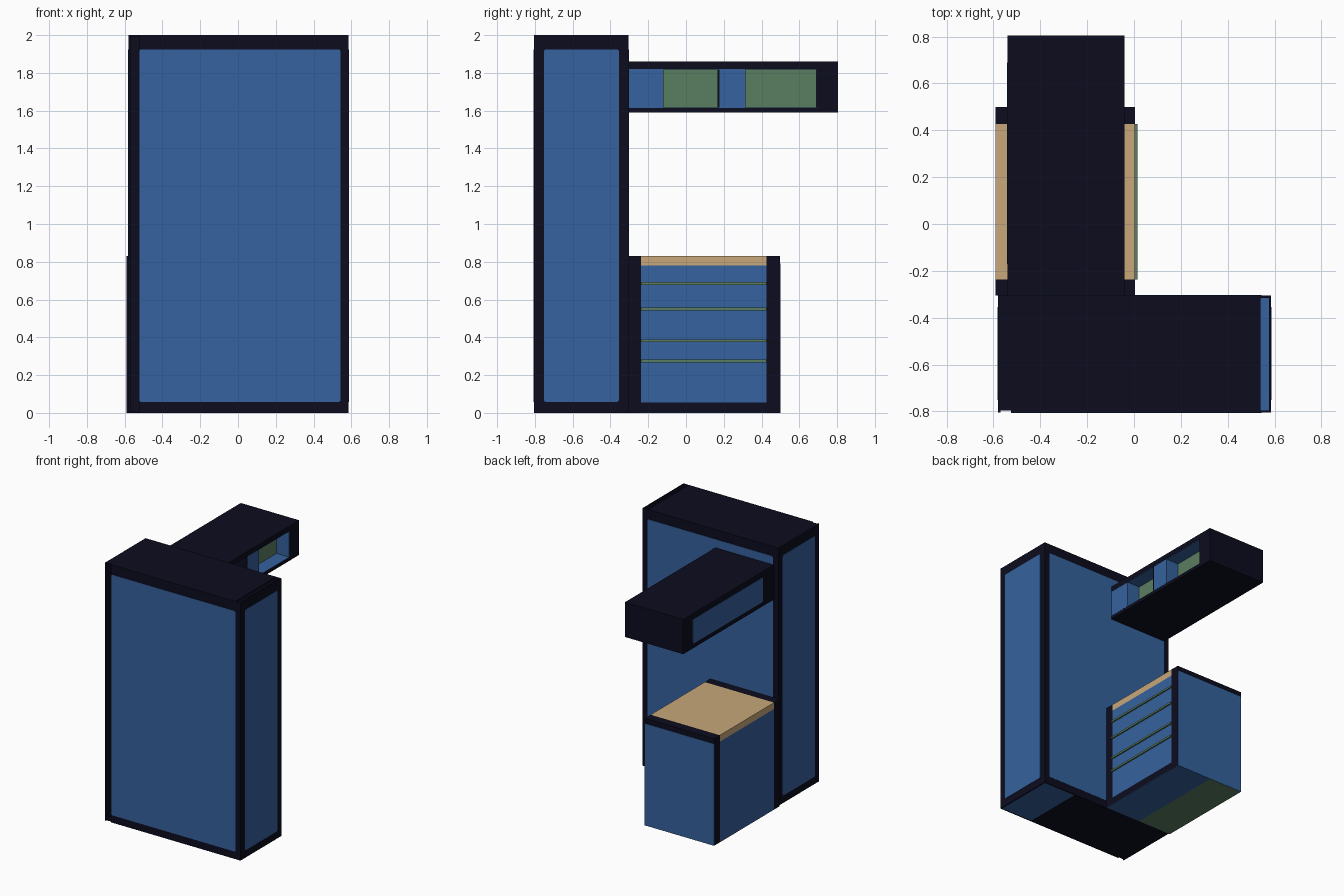
import bpy, bmesh
from mathutils import Vector

if "Cube" in bpy.data.objects:
    bpy.data.objects.remove(bpy.data.objects["Cube"])


def material(name, rgb):
    m = bpy.data.materials.new(name)
    m.diffuse_color = (*rgb, 1)
    m.use_nodes = True
    m.node_tree.nodes["Principled BSDF"].inputs["Base Color"].default_value = m.diffuse_color
    return m


DARK = material("dark navy", (0.0037, 0.0037, 0.0137))
BLUE = material("blue", (0.036, 0.122, 0.342))
TAN = material("tan wood", (0.578, 0.392, 0.195))
GREEN = material("sage green", (0.102, 0.205, 0.120))


def box(name, x, y, z, mat, round_axis=None, radius=0.012):
    """Box from (min, max) ranges; optionally round the edges along one axis."""
    lo, hi = Vector((x[0], y[0], z[0])), Vector((x[1], y[1], z[1]))
    bm = bmesh.new()
    bmesh.ops.create_cube(bm, size=1)
    for v in bm.verts:
        v.co = Vector([(lo[i] + hi[i]) / 2 + v.co[i] * (hi[i] - lo[i]) for i in range(3)])
    if round_axis is not None:
        edges = [e for e in bm.edges
                 if abs(e.verts[0].co[round_axis] - e.verts[1].co[round_axis]) > 1e-5]
        bmesh.ops.bevel(bm, geom=edges, offset=radius, segments=3, profile=0.5, affect='EDGES')
    me = bpy.data.meshes.new(name)
    bm.to_mesh(me)
    bm.free()
    me.materials.append(mat)
    ob = bpy.data.objects.new(name, me)
    bpy.context.collection.objects.link(ob)
    return ob


T = 0.01   # board thickness
P = 0.002  # how far a painted plate stands proud

# Wardrobe shell: open slot at the front left and along the top right
X0, X1, Y0, Y1 = -0.58, 0.585, -0.805, -0.305
box("wardrobe_front", (-0.525, X1), (Y0, Y0 + T), (0, 2), DARK)
box("wardrobe_back", (X0, X1), (Y1 - T, Y1), (0, 2), DARK)
box("wardrobe_left", (X0, X0 + T), (Y0, Y1 - T), (0, 2), DARK)
box("wardrobe_right", (X1 - T, X1), (Y0 + T, Y1 - T), (0, 2), DARK)
box("wardrobe_top", (X0 + T, 0.54), (Y0 + T, Y1 - T), (2 - T, 2), DARK)
box("wardrobe_bottom", (X0 + T, 0.3), (Y0 + T, Y1 - T), (0, T), DARK)
box("wardrobe_bottom_side", (0.3, X1 - T), (Y0 + T, Y1 - T), (0, T), BLUE)

# Blue wardrobe panels
PZ = (0.058, 1.925)
box("front_panel", (-0.525, 0.543), (Y0 - P, Y0 + P), PZ, BLUE, 1)
box("back_panel", (-0.535, 0.543), (Y1 - P, Y1 + P), PZ, BLUE, 1)
for name, x in (("left_panel", X0), ("right_panel", X1)):
    box(name, (x - P, x + P), (-0.752, -0.355), PZ, BLUE, 0)

# Drawer chest: side walls, carcass, top and base
DX = (-0.59, 0.005)
box("chest_inner_wall", DX, (-0.305, -0.237), (0, 0.83), DARK)
box("chest_outer_wall", DX, (0.427, 0.498), (0, 0.83), DARK)
box("chest_outer_face", DX, (0.496, 0.5), (0, 0.79), BLUE)
box("chest_base", (-0.58, 0.005), (-0.237, 0.427), (0.002, 0.055), DARK)
box("chest_left_face", (-0.59, -0.58), (-0.237, 0.427), (0.002, 0.78), BLUE)
box("chest_top", DX, (-0.237, 0.427), (0.78, 0.83), TAN)
box("chest_bottom_front", (-0.3, 0.005), (-0.3, 0.498), (-0.001, 0.002), BLUE)
box("chest_bottom_rear", (-0.59, -0.3), (-0.3, 0.498), (-0.001, 0.002), GREEN)

# Drawer fronts with a pull strip at each gap
levels = [0.055, 0.275, 0.382, 0.55, 0.685, 0.78]
for i, (a, b) in enumerate(zip(levels, levels[1:])):
    box(f"drawer_{i + 1}", (-0.58, 0.005), (-0.237, 0.427), (a, b), BLUE)
for i, z in enumerate(levels[1:-1]):
    box(f"drawer_pull_{i + 1}", (0.0, 0.016), (-0.237, 0.427), (z - 0.007, z + 0.007), GREEN)

# Overhead shelf: boards around a shallow open front
SX, SB = (-0.54, -0.04), -0.15
box("shelf_top", SX, (Y1, 0.69), (1.82, 1.86), DARK)
box("shelf_bottom", SX, (Y1, 0.69), (1.59, 1.615), DARK)
box("shelf_end", SX, (0.69, 0.805), (1.59, 1.86), DARK)
box("shelf_rear", (-0.54, SB - T), (Y1, 0.69), (1.615, 1.82), DARK)
box("shelf_back_panel", (SB - T, SB), (Y1, 0.69), (1.615, 1.82), GREEN)
box("shelf_left_panel", (-0.54 - P, -0.54 + P), (-0.17, 0.69), (1.625, 1.815), BLUE, 0)

# Blue shelf lining and the two blocks inside
box("shelf_floor_lining", (SB, -0.042), (Y1, 0.69), (1.615, 1.618), BLUE)
box("shelf_ceiling_lining", (SB, -0.042), (Y1, 0.69), (1.817, 1.82), BLUE)
box("shelf_end_lining", (SB, -0.042), (0.687, 0.69), (1.618, 1.817), BLUE)
box("shelf_block_inner", (SB, -0.041), (Y1, -0.12), (1.618, 1.817), BLUE)
box("shelf_block_middle", (SB, -0.041), (0.178, 0.315), (1.618, 1.817), BLUE)
box("shelf_divider", (SB, -0.041), (0.167, 0.178), (1.618, 1.817), DARK)
